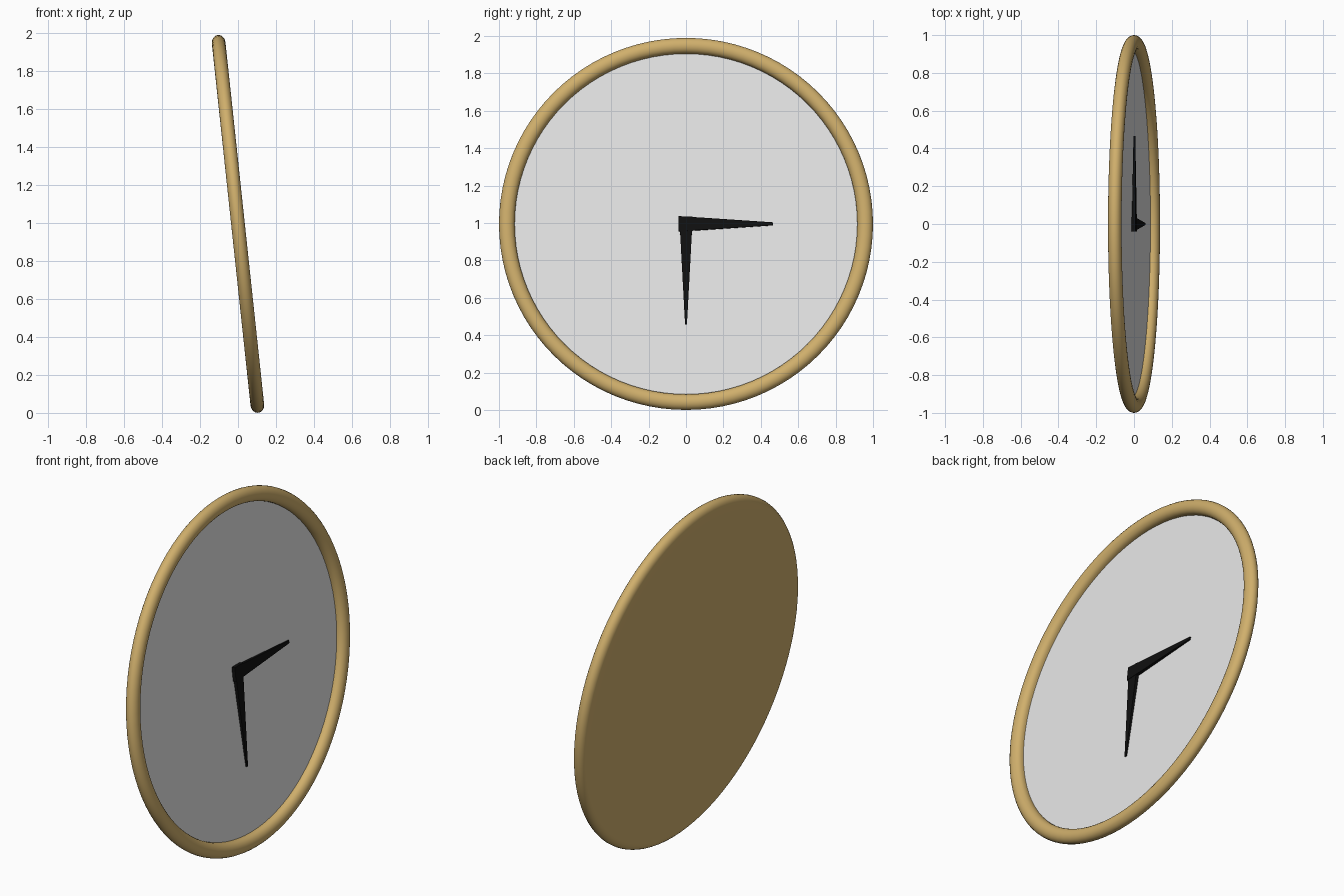
import bpy, bmesh
from math import sin, cos, pi, radians
from mathutils import Matrix

if "Cube" in bpy.data.objects:
    bpy.data.objects.remove(bpy.data.objects["Cube"])

SEGMENTS = 96
TILT = radians(6.1)
# Local x runs along the dial to its right, local y up the dial, local z out of it
FRAME = Matrix(((0, -sin(TILT), cos(TILT), 0),
                (1, 0, 0, 0),
                (0, cos(TILT), sin(TILT), 0.995),
                (0, 0, 0, 1)))


def material(name, color):
    mat = bpy.data.materials.new(name)
    mat.use_nodes = True
    mat.diffuse_color = (*color, 1)
    mat.node_tree.nodes["Principled BSDF"].inputs["Base Color"].default_value = (*color, 1)
    return mat


def finish(name, bm, mat, smooth=False):
    bmesh.ops.recalc_face_normals(bm, faces=bm.faces)
    mesh = bpy.data.meshes.new(name)
    bm.to_mesh(mesh)
    bm.free()
    mesh.materials.append(mat)
    obj = bpy.data.objects.new(name, mesh)
    bpy.context.collection.objects.link(obj)
    obj.matrix_world = FRAME
    if smooth:
        bpy.ops.object.select_all(action='DESELECT')
        obj.select_set(True)
        bpy.context.view_layer.objects.active = obj
        bpy.ops.object.shade_smooth_by_angle(angle=radians(40))
    return obj


wood = material("tan wood", (0.63, 0.43, 0.15))
white = material("dial white", (0.8, 0.8, 0.8))
black = material("hand black", (0.005, 0.005, 0.005))

# Frame: rounded rim and closed back, turned from one profile
profile = [(0, -0.036), (0.9, -0.036)]
for i in range(17):
    a = -pi / 2 + i * 1.5 * pi / 16
    profile.append((0.958 + 0.042 * cos(a), 0.036 * sin(a)))
profile += [(0.916, -0.012)]
bm = bmesh.new()
points = [bm.verts.new((r, 0, d)) for r, d in profile]
edges = [bm.edges.new(pair) for pair in zip(points, points[1:])]
bmesh.ops.spin(bm, geom=points + edges, axis=(0, 0, 1), cent=(0, 0, 0),
               angle=2 * pi, steps=SEGMENTS, use_duplicate=False)
bmesh.ops.remove_doubles(bm, verts=bm.verts, dist=0.0001)
finish("rim_and_back", bm, wood, smooth=True)

# Dial
bm = bmesh.new()
bmesh.ops.create_circle(bm, cap_ends=True, segments=SEGMENTS, radius=0.918)
bmesh.ops.translate(bm, verts=bm.verts, vec=(0, 0, -0.01))
dial = finish("dial", bm, white)
if dial.data.polygons[0].normal.z < 0:
    dial.data.flip_normals()


# Hands: flat bars that taper towards the tip
def hand(name, length, base, tip, depth, turn):
    bm = bmesh.new()
    bmesh.ops.create_cube(bm, size=2)
    for v in bm.verts:
        end = v.co.x > 0
        v.co.x = length if end else -0.04
        v.co.y *= tip if end else base
        v.co.z = depth + v.co.z * (0.004 if end else 0.01)
    bmesh.ops.rotate(bm, verts=bm.verts, matrix=Matrix.Rotation(turn, 3, 'Z'))
    finish(name, bm, black)


hand("hour_hand", 0.465, 0.041, 0.008, 0.002, 0)
hand("minute_hand", 0.54, 0.036, 0.005, 0, -pi / 2)
